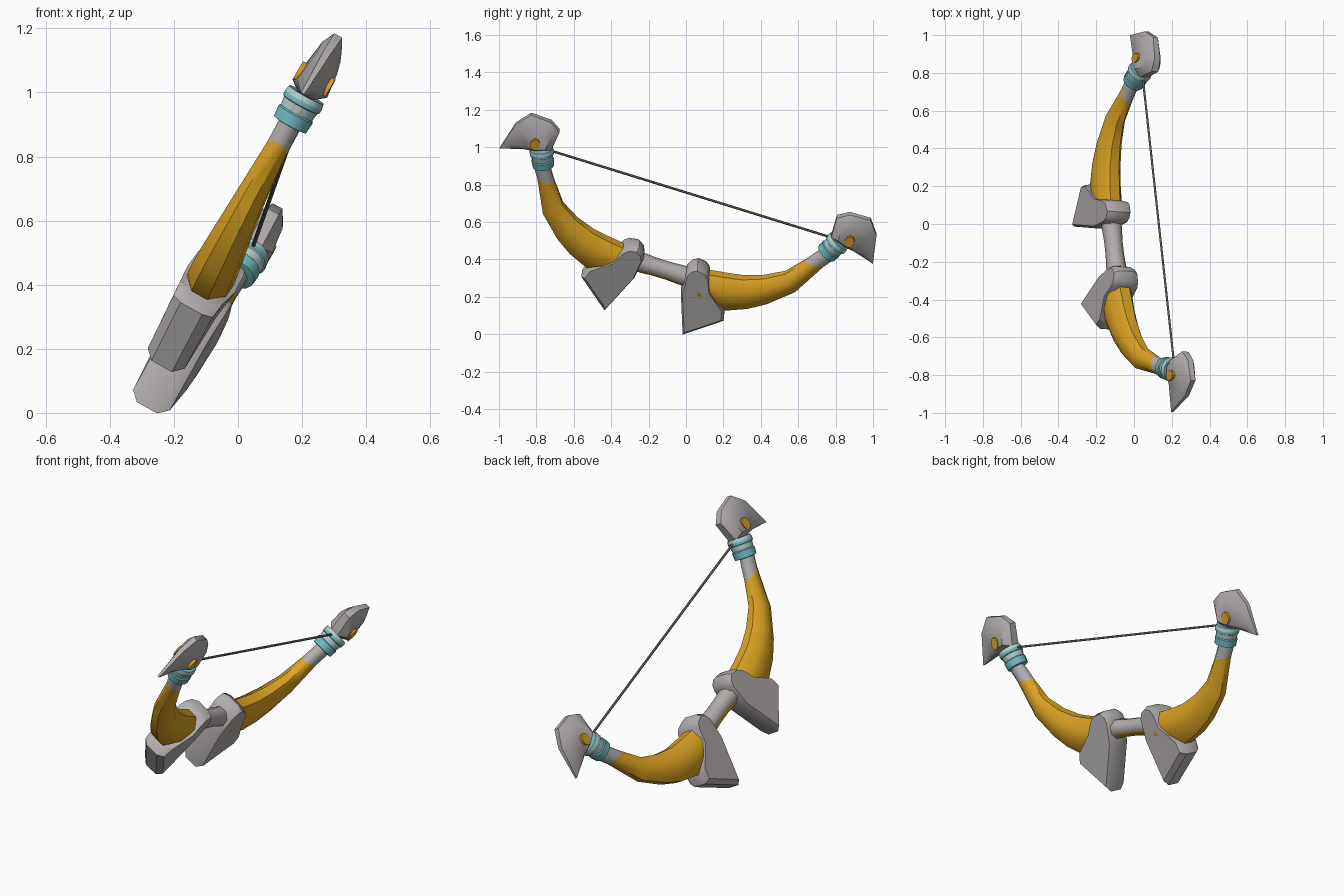
import bpy, bmesh
from math import sin, cos, pi, radians
from mathutils import Vector, Matrix

cube = bpy.data.objects.get("Cube")
if cube:
    bpy.data.objects.remove(cube)

# The bow lies in a tilted plane: local x along the string, local y towards it
u = Vector((-.104, .950, -.294)).normalized()
v = Vector((.479, .307, .823))
v = (v - u * v.dot(u)).normalized()
FRAME = Matrix((u, v, u.cross(v))).transposed().to_4x4()
FRAME.translation = (.105, .01, .71)


def material(name, rgb):
    m = bpy.data.materials.new(name)
    m.use_nodes = True
    m.diffuse_color = (*rgb, 1)
    m.node_tree.nodes["Principled BSDF"].inputs["Base Color"].default_value = (*rgb, 1)
    return m


GREY = material("warm grey", (.46, .43, .43))
GOLD = material("gold", (.72, .37, .016))
TEAL = material("teal", (.16, .50, .53))
PALE = material("pale teal", (.46, .63, .63))
DARK = material("string grey", (.11, .10, .10))


def finish(name, bm, mats, mirror=True, angle=40):
    bmesh.ops.recalc_face_normals(bm, faces=bm.faces)
    mesh = bpy.data.meshes.new(name)
    bm.to_mesh(mesh)
    bm.free()
    ob = bpy.data.objects.new(name, mesh)
    bpy.context.collection.objects.link(ob)
    for m in mats:
        mesh.materials.append(m)
    ob.matrix_world = FRAME
    if mirror:
        ob.modifiers.new("both ends", 'MIRROR').use_mirror_merge = False
    bpy.ops.object.select_all(action='DESELECT')
    ob.select_set(True)
    bpy.context.view_layer.objects.active = ob
    bpy.ops.object.shade_smooth_by_angle(angle=radians(angle))
    return ob


def bridge(loops, colours=None):
    """Skin a list of point loops and cap both ends."""
    bm = bmesh.new()
    rows = [[bm.verts.new(p) for p in loop] for loop in loops]
    n = len(rows[0])
    for k, (r0, r1) in enumerate(zip(rows, rows[1:])):
        for i in range(n):
            j = (i + 1) % n
            f = bm.faces.new((r0[i], r0[j], r1[j], r1[i]))
            f.material_index = colours[k] if colours else 0
    bm.faces.new(rows[0][::-1])
    bm.faces.new(rows[-1])
    return bm


def section(inner, outer, width, sides=8):
    """Oval loop between an inner and an outer profile point."""
    i, o = Vector((*inner, 0)), Vector((*outer, 0))
    mid, half = (i + o) / 2, (o - i) / 2
    turns = [2 * pi * (k + .5) / sides for k in range(sides)]
    return [mid + half * (cos(t) * 1.07) + Vector((0, 0, width * 1.07 * sin(t))) for t in turns]


def slab(outline, layers):
    """Plate from (x, y, half thickness) points; layers are (depth, inset scale)."""
    pts = [Vector(p) for p in outline]
    mid = sum(pts, Vector()) / len(pts)
    return bridge([[(mid.x + (p.x - mid.x) * s, mid.y + (p.y - mid.y) * s, p.z * d)
                    for p in pts] for d, s in layers])


# Curved limbs: gold, ending in a grey neck
limb = [((.20, -.38), (.22, -.54), .07), ((.33, -.36), (.385, -.557), .07),
        ((.42, -.343), (.50, -.505), .066), ((.525, -.302), (.59, -.443), .058),
        ((.625, -.238), (.71, -.325), .047), ((.705, -.13), (.805, -.13), .036),
        ((.765, -.04), (.85, -.06), .036), ((.80, .04), (.89, .01), .036)]
finish("limbs", bridge([section(*s) for s in limb], [0, 0, 0, 0, 0, 1, 1]), [GOLD, GREY], angle=50)

# Wedge guards where the limbs meet the grip
guard = [(.12, -.39, .07), (.135, -.355, .07), (.165, -.335, .07), (.215, -.345, .075),
         (.24, -.37, .08), (.275, -.45, .085), (.385, -.55, .075), (.40, -.61, .07),
         (.22, -.765, .066), (.13, -.52, .066)]
finish("guards", slab(guard, [(-1, .9), (-.55, 1), (.55, 1), (1, .9)]), [GREY], angle=35)

# Grip with a gold strip on its outer face
grip = [(-.16, .05), (-.10, .05), (-.04, .046), (.04, .046), (.10, .05), (.16, .05)]
bm = bridge([section((x, -.44 + r), (x, -.44 - r), r) for x, r in grip])
for f in bm.faces:
    c = f.calc_center_median()
    f.material_index = int(c.y < -.455 and abs(c.x) < .1)
finish("grip", bm, [GREY, GOLD], mirror=False, angle=50)

# Banded rings below the heads
start, axis = Vector((.795, -.055, 0)), Vector((.4, .917, 0))
side = axis.cross(Vector((0, 0, 1)))
bands = [(0, .048), (.002, .058), (.04, .061), (.045, .056), (.072, .060),
         (.075, .065), (.09, .066), (.108, .062)]
rings = [[start + axis * t + (side * cos(2 * pi * k / 14) + Vector((0, 0, sin(2 * pi * k / 14)))) * r
          for k in range(14)] for t, r in bands]
finish("rings", bridge(rings, [0, 0, 0, 1, 1, 0, 1]), [TEAL, PALE])

# Beaked heads on the limb ends
head = [(1.05, -.027, .014), (1.015, .145, .03), (.955, .227, .035), (.84, .222, .042),
        (.78, .18, .05), (.788, .06, .06), (.86, .03, .06), (.93, .018, .045)]
finish("heads", slab(head, [(-1, .68), (-.4, 1), (.4, 1), (1, .68)]), [GREY], angle=45)

# Gold inlays on both faces of each head
spot = [[(.885 + .026 * cos(2 * pi * k / 10), .085 + .034 * sin(2 * pi * k / 10), z)
         for k in range(10)] for z in (-.058, .058)]
finish("head_inlays", bridge(spot), [GOLD])

# Straight string
cord = [section((x, .055), (x, .043), .006, 6) for x in (-.80, .80)]
finish("string", bridge(cord), [DARK], mirror=False, angle=70)
